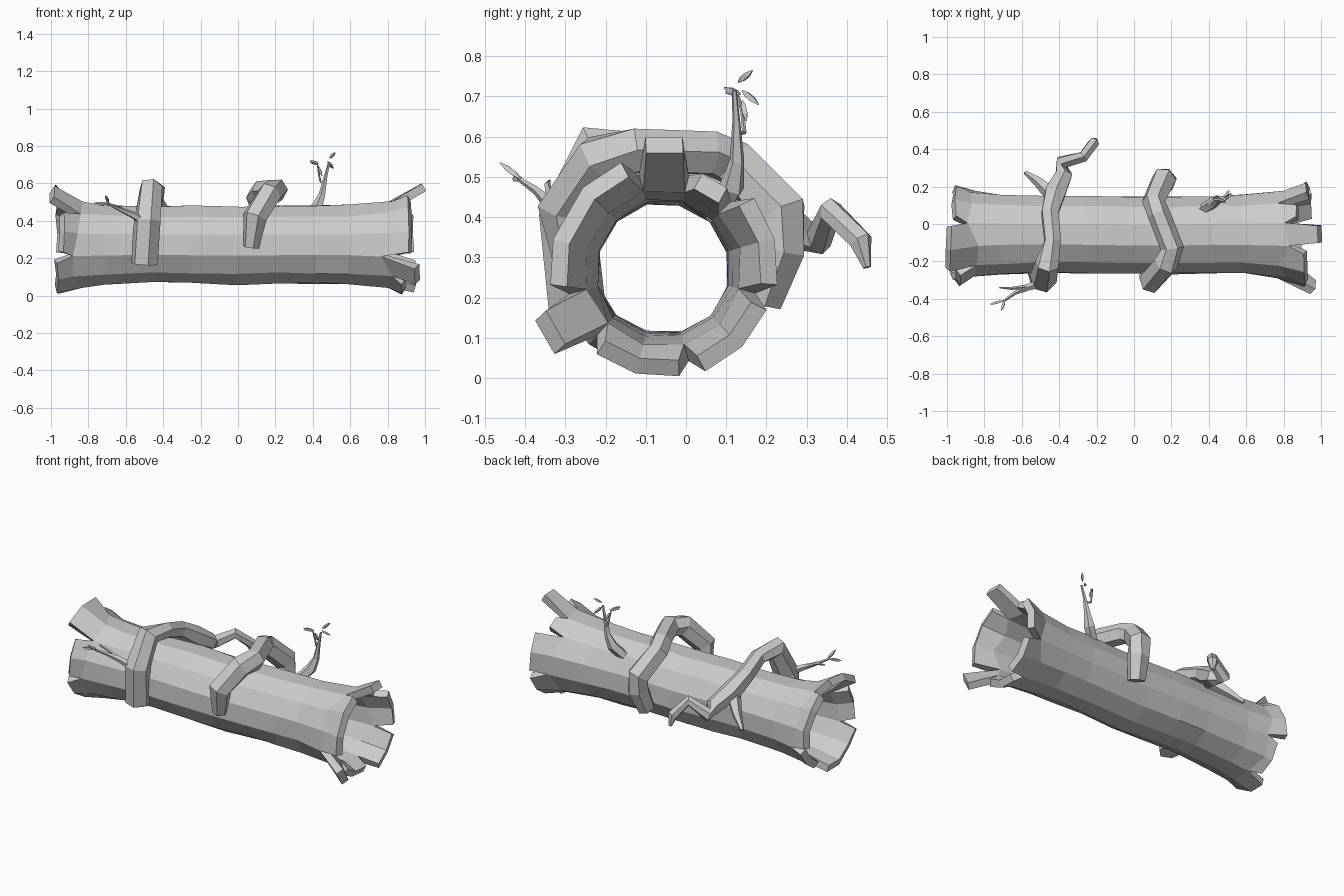
import bpy, bmesh, math, random
from mathutils import Vector

if "Cube" in bpy.data.objects:
    bpy.data.objects.remove(bpy.data.objects["Cube"])

random.seed(4)
N = 12
CY, CZ = -0.055, 0.272


def finish(bm, name):
    bmesh.ops.recalc_face_normals(bm, faces=bm.faces)
    me = bpy.data.meshes.new(name)
    bm.to_mesh(me)
    bm.free()
    ob = bpy.data.objects.new(name, me)
    bpy.context.collection.objects.link(ob)
    return ob


def polar(x, deg, r, dy=0, dz=0):
    a = math.radians(deg)
    return (x, CY + dy + r * math.cos(a), CZ + dz + r * math.sin(a))


# Hollow trunk: open 12-sided shell, splintered ends, then wall thickness
def trunk(stations, left, right):
    bm = bmesh.new()
    rings = []
    for i, (x, r, dy, dz) in enumerate(stations):
        end = i in (0, len(stations) - 1)
        ring = []
        for j in range(N):
            jx = random.uniform(-.035, .035) if end else random.uniform(-.012, .012)
            ring.append(bm.verts.new(polar(x + jx, 15 + 30 * j,
                                           r + random.uniform(-.005, .005), dy, dz)))
        rings.append(ring)
    for a, b in zip(rings, rings[1:]):
        for j in range(N):
            k = (j + 1) % N
            bm.faces.new((a[j], a[k], b[k], b[j]))
    # each tooth: first face, number of faces, tip x, tip radius
    for ring, teeth in ((rings[0], left), (rings[-1], right)):
        for first, count, x, r in teeth:
            tip = []
            for k in range(count + 1):
                shrink = 7 if k == 0 else -7 if k == count else 0
                dx = random.uniform(-.012, 0) * (1 if x > 0 else -1)
                tip.append(bm.verts.new(polar(x + dx, 15 + 30 * (first + k) + shrink, r)))
            for k in range(count):
                bm.faces.new((ring[(first + k) % N], ring[(first + k + 1) % N],
                              tip[k + 1], tip[k]))
    ob = finish(bm, "hollow_log")
    # make the shell normals face outward
    me = ob.data
    if sum(p.normal.dot(p.center - Vector((p.center.x, CY, CZ))) for p in me.polygons) < 0:
        me.flip_normals()
    mod = ob.modifiers.new("wall", 'SOLIDIFY')
    mod.thickness = .045
    mod.offset = -1
    return ob


trunk([(-.86, .236, 0, 0), (-.72, .222, 0, 0), (-.45, .211, 0, .002), (-.25, .213, 0, 0),
       (0, .215, -.005, -.004), (.22, .213, -.005, 0), (.42, .214, 0, 0),
       (.58, .218, 0, 0), (.8, .24, 0, 0)],
      [(2, 2, -.985, .325), (4, 2, -.935, .28), (6, 3, -.97, .265),
       (9, 2, -.92, .25), (11, 3, -.96, .265)],
      [(2, 1, .99, .33), (3, 3, .915, .285), (6, 1, .955, .345), (7, 2, .88, .27),
       (9, 2, .945, .275), (11, 2, .925, .285), (1, 1, .87, .255)])


# Tapered faceted tube along points (x, y, z, radius)
def tube(name, pts, sides=6, scale=1.0):
    bm = bmesh.new()
    P = [Vector(p[:3]) for p in pts]
    rings, side = [], None
    for i, p in enumerate(P):
        t = (P[min(i + 1, len(P) - 1)] - P[max(i - 1, 0)]).normalized()
        if side is None:
            side = t.orthogonal()
        side = (side - t * side.dot(t)).normalized()
        other = t.cross(side)
        rings.append([bm.verts.new(p + scale * pts[i][3] * (
            side * math.cos(math.tau * k / sides) + other * math.sin(math.tau * k / sides)))
            for k in range(sides)])
    for a, b in zip(rings, rings[1:]):
        for k in range(sides):
            m = (k + 1) % sides
            bm.faces.new((a[k], a[m], b[m], b[k]))
    bm.faces.new(rings[0])
    bm.faces.new(rings[-1])
    return finish(bm, name)


# Thick roots wrapping over the trunk
tube("right_root", [(.07, -.28, .26, .04), (.09, -.305, .42, .062), (.17, -.215, .545, .062),
                    (.205, -.13, .565, .058), (.13, .06, .56, .056), (.105, .12, .535, .058),
                    (.16, .24, .41, .063), (.165, .235, .32, .06), (.14, .19, .19, .048)],
     scale=1.08)
tube("left_root", [(-.5, -.27, .17, .068), (-.485, -.295, .4, .068), (-.465, -.215, .575, .06),
                   (-.435, -.09, .56, .045), (-.45, .06, .505, .047), (-.42, .17, .43, .058),
                   (-.375, .265, .37, .046), (-.385, .33, .345, .036), (-.27, .36, .415, .03),
                   (-.215, .435, .34, .028), (-.205, .45, .275, .01)], scale=1.08)
tube("root_spur", [(-.43, .15, .42, .045), (-.51, .225, .34, .028), (-.58, .275, .28, .012)], 5)

# Small twigs
tube("left_twig", [(-.48, -.31, .39, .028), (-.57, -.34, .435, .018), (-.64, -.37, .465, .011),
                   (-.7, -.415, .495, .006)], 5)
tube("left_twig_fork", [(-.57, -.335, .435, .013), (-.66, -.345, .48, .008),
                        (-.72, -.34, .49, .004)], 5)
tube("right_twig", [(.36, .07, .4, .03), (.425, .115, .475, .032), (.45, .127, .54, .019),
                    (.47, .125, .64, .01), (.488, .12, .715, .006)], 5)
tube("right_twig_fork", [(.463, .125, .61, .009), (.44, .145, .61, .006),
                         (.43, .14, .66, .005), (.425, .13, .7, .004), (.39, .1, .71, .003)], 5)


# Leaves: small spindles between two points
def leaf(base, tip):
    b, t = Vector(base), Vector(tip)
    pts = [(*b.lerp(t, f), r) for f, r in ((0, .002), (.3, .009), (.65, .009), (1, .002))]
    tube("leaf", pts, 4)


for base, tip in [((.49, .13, .735), (.52, .165, .765)), ((.48, .14, .715), (.51, .18, .68)),
                  ((.43, .135, .705), (.385, .095, .722)), ((.43, .14, .69), (.45, .15, .64)),
                  ((-.69, -.41, .495), (-.71, -.462, .535)),
                  ((-.7, -.41, .495), (-.77, -.43, .495))]:
    leaf(base, tip)
